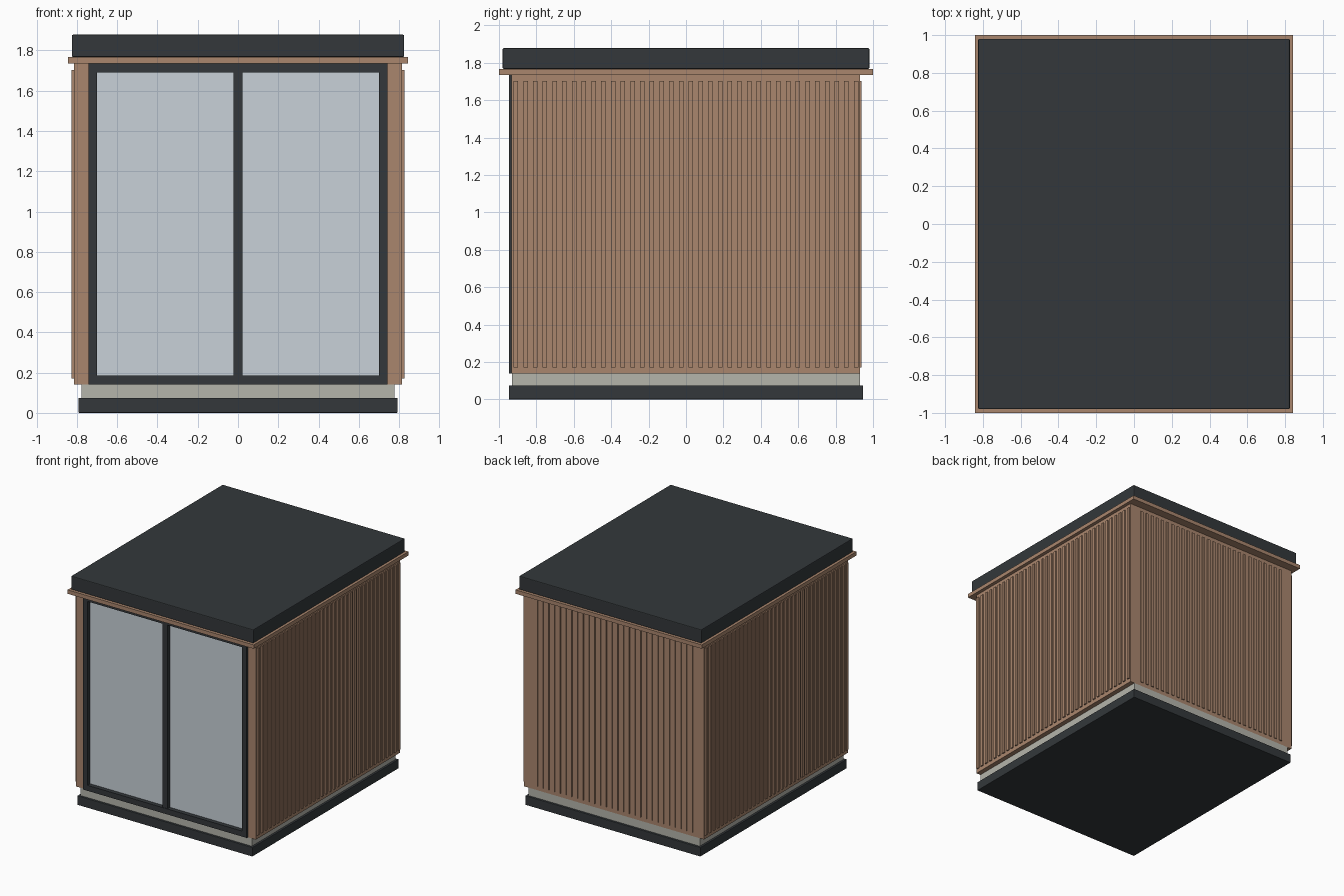
import bpy

if "Cube" in bpy.data.objects:
    bpy.data.objects.remove(bpy.data.objects["Cube"])


def material(name, rgb):
    m = bpy.data.materials.new(name)
    m.diffuse_color = (*rgb, 1)
    m.use_nodes = True
    m.node_tree.nodes["Principled BSDF"].inputs["Base Color"].default_value = m.diffuse_color
    return m


DARK = material("dark_metal", (0.033, 0.039, 0.043))
WOOD = material("wood", (0.40, 0.24, 0.155))
GLASS = material("glass", (0.58, 0.64, 0.69))
STONE = material("stone", (0.46, 0.46, 0.41))


def box(name, x, y, z, mat, bevel=0):
    """Box from (min, max) ranges, with an optional small edge bevel."""
    bpy.ops.mesh.primitive_cube_add(
        size=1, location=[(a + b) / 2 for a, b in (x, y, z)])
    o = bpy.context.object
    o.name = name
    o.scale = [b - a for a, b in (x, y, z)]
    bpy.ops.object.transform_apply(location=False, rotation=False, scale=True)
    o.data.materials.append(mat)
    if bevel:
        mod = o.modifiers.new("bevel", 'BEVEL')
        mod.width = bevel
        mod.segments = 2
    return o


def array(o, count, axis, pitch):
    mod = o.modifiers.new("repeat", 'ARRAY')
    mod.count = count
    mod.use_relative_offset = False
    mod.use_constant_offset = True
    offset = [0, 0, 0]
    offset[axis] = pitch
    mod.constant_offset_displace = offset


# Base and plinth
box("base", (-0.793, 0.793), (-0.947, 0.947), (0, 0.075), DARK, 0.004)
box("plinth", (-0.776, 0.776), (-0.93, 0.93), (0.075, 0.14), STONE)

# Roof and trim board below it
box("roof_trim", (-0.843, 0.843), (-1, 1), (1.735, 1.767), WOOD)
box("roof", (-0.825, 0.825), (-0.98, 0.98), (1.767, 1.878), DARK, 0.006)

# Walls
WALL_Z = (0.14, 1.735)
box("back_wall", (-0.742, 0.742), (0.857, 0.93), WALL_Z, WOOD)
SLAT_Z = (0.172, 1.702)
for side, s in (("left", -1), ("right", 1)):
    box(side + "_wall", sorted((s * 0.742, s * 0.815)), (-0.932, 0.93), WALL_Z, WOOD)
    # Side cladding slats
    slats = box(side + "_slats", sorted((s * 0.813, s * 0.826)),
                (-0.922, -0.898), SLAT_Z, WOOD)
    array(slats, 36, 1, 0.052)

# Back cladding slats between plain corners
slats = box("back_slats", (-0.714, -0.69), (0.928, 0.938), SLAT_Z, WOOD)
array(slats, 28, 0, 0.052)

# Glazed front: frame, mullion and recessed panes
FRAME_Y = (-0.947, -0.885)
for side, s in (("left", -1), ("right", 1)):
    box(side + "_door_jamb", sorted((s * 0.70, s * 0.742)), FRAME_Y, WALL_Z, DARK)
    box(side + "_glass", sorted((s * 0.022, s * 0.70)), (-0.912, -0.897),
        (0.185, 1.69), GLASS)
box("door_sill", (-0.70, 0.70), FRAME_Y, (0.14, 0.185), DARK)
box("door_head", (-0.70, 0.70), FRAME_Y, (1.69, 1.735), DARK)
box("door_mullion", (-0.022, 0.022), (-0.943, -0.885), (0.185, 1.69), DARK)
